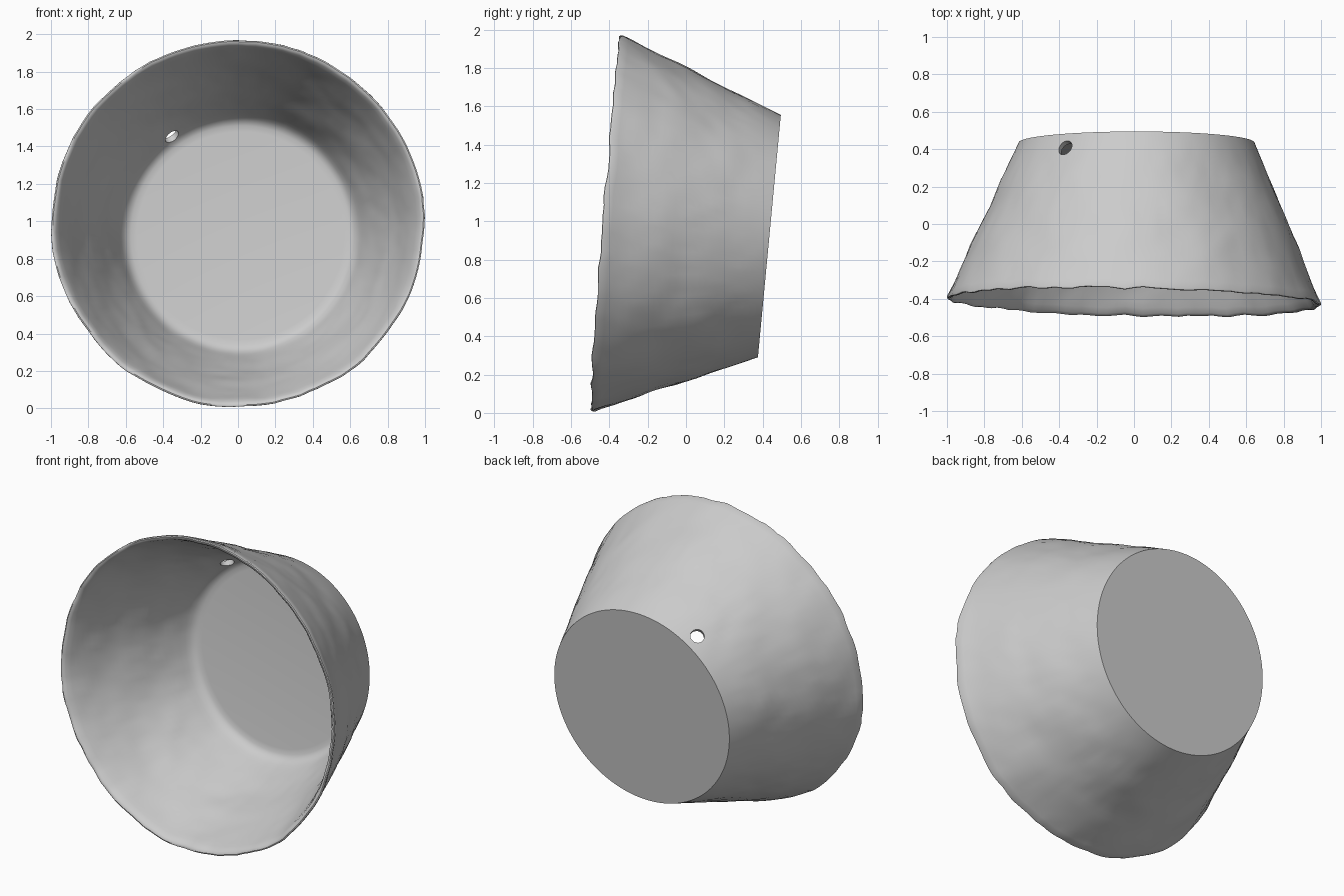
import bpy, bmesh, math
from mathutils import Vector, noise

if "Cube" in bpy.data.objects:
    bpy.data.objects.remove(bpy.data.objects["Cube"])

# Plain clay-grey material
grey = bpy.data.materials.new("light grey")
grey.use_nodes = True
colour = (0.6, 0.6, 0.6, 1)
grey.diffuse_color = colour
grey.node_tree.nodes["Principled BSDF"].inputs["Base Color"].default_value = colour

SEGMENTS = 128
BASE, RIM = Vector((0.014, 0.435, 0.922)), Vector((0, -0.417, 0.988))


def mix(a, b, t):
    return a + (b - a) * t


def wall_point(t, inset, angle):
    """Point on the tapered wall: t runs from base to rim, inset goes inwards."""
    c, s = math.cos(angle), math.sin(angle)
    wobble = noise.noise(Vector((c * 3, s * 3, t * 4))) * 0.010 * min(1, t * 4)
    ripple = noise.noise(Vector((c * 9, s * 9, 2))) * 0.016 * max(0, t - 0.8) * 5
    fine = noise.noise(Vector((c * 14, s * 14, t * 9))) * 0.004 * min(1, t * 4)
    tilt = math.radians(mix(5.4, 4.4, t))
    across = Vector((1, -0.02 * t, 0))
    up = Vector((0, math.sin(tilt), math.cos(tilt)))
    rx = mix(0.63, 1.003, t) - inset + wobble + fine
    rz = mix(0.635, 0.988, t) - inset + wobble + fine
    return mix(BASE, RIM, t + ripple) + across * rx * c + up * rz * s


# Profile: outer wall, rounded lip, inner wall, fillet into the floor
steps = 24
profile = [(0.985 * i / steps, 0) for i in range(steps + 1)]
profile += [(0.997, 0.005), (1, 0.013), (0.997, 0.021), (0.985, 0.028)]
profile += [(mix(0.985, 0.1, i / steps), 0.03) for i in range(1, steps + 1)]
profile += [(0.07, 0.034), (0.05, 0.044), (0.04, 0.06), (0.036, 0.09)]

bm = bmesh.new()
rings = [[bm.verts.new(wall_point(t, inset, math.tau * i / SEGMENTS))
          for i in range(SEGMENTS)] for t, inset in profile]
for lower, upper in zip(rings, rings[1:]):
    for i in range(SEGMENTS):
        j = (i + 1) % SEGMENTS
        bm.faces.new((lower[i], lower[j], upper[j], upper[i]))
bm.faces.new(rings[0])      # flat underside
bm.faces.new(rings[-1])     # flat floor inside
bmesh.ops.recalc_face_normals(bm, faces=bm.faces)
mesh = bpy.data.meshes.new("bowl")
bm.to_mesh(mesh)
bm.free()
bowl = bpy.data.objects.new("bowl", mesh)
bpy.context.collection.objects.link(bowl)
mesh.materials.append(grey)

# Small round drain hole through the wall beside the base
direction = Vector((-0.5, 0.5, 0.74))
bpy.ops.mesh.primitive_cylinder_add(
    vertices=32, radius=0.042, depth=0.3, location=(-0.365, 0.405, 1.47),
    rotation=direction.to_track_quat('Z', 'Y').to_euler())
cutter = bpy.context.object
cutter.name = "hole_cutter"
cutter.hide_render = True
cutter.data.materials.append(grey)

bpy.ops.object.select_all(action='DESELECT')
bpy.context.view_layer.objects.active = bowl
bowl.select_set(True)
cut = bowl.modifiers.new("drain hole", 'BOOLEAN')
cut.operation = 'DIFFERENCE'
cut.solver = 'EXACT'
cut.object = cutter
bpy.ops.object.modifier_apply(modifier=cut.name)
bpy.data.objects.remove(cutter)
bpy.ops.object.shade_smooth_by_angle(angle=math.radians(35))
